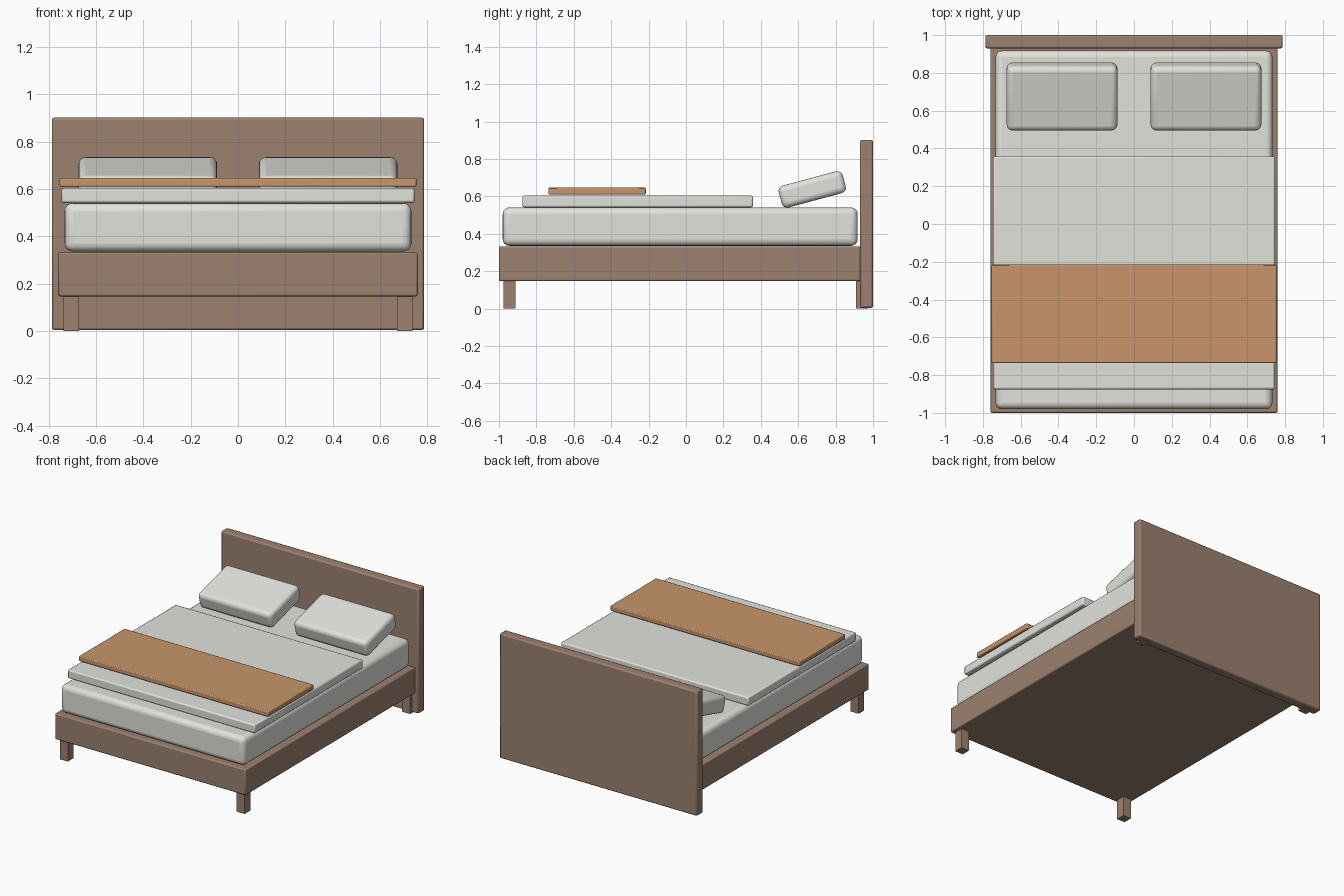
import bpy, math
from mathutils import Matrix

if "Cube" in bpy.data.objects:
    bpy.data.objects.remove(bpy.data.objects["Cube"])


def material(name, rgb):
    m = bpy.data.materials.new(name)
    m.diffuse_color = (*rgb, 1)
    m.use_nodes = True
    m.node_tree.nodes["Principled BSDF"].inputs["Base Color"].default_value = m.diffuse_color
    return m


wood = material("brown_wood", (0.33, 0.22, 0.16))
tan = material("tan_fabric", (0.58, 0.30, 0.15))
linen = material("off_white_linen", (0.76, 0.76, 0.72))


def box(name, x, y, z, mat, bevel=0.0, segments=2, tilt=0.0):
    """Rounded box from (min, max) ranges, optionally tilted about x."""
    ranges = (x, y, z)
    centre = [(a + b) / 2 for a, b in ranges]
    bpy.ops.mesh.primitive_cube_add(size=1, location=centre)
    ob = bpy.context.object
    ob.name = name
    ob.data.transform(Matrix.Diagonal([b - a for a, b in ranges] + [1]))
    ob.rotation_euler.x = tilt
    ob.data.materials.append(mat)
    if bevel:
        mod = ob.modifiers.new("rounded_edges", "BEVEL")
        mod.width = bevel
        mod.segments = segments
        bpy.ops.object.shade_smooth_by_angle(angle=math.radians(35))
    return ob


# Wooden bed base and headboard
box("bed_frame", (-0.76, 0.76), (-1.0, 0.935), (0.147, 0.333), wood, 0.008)
box("headboard", (-0.787, 0.787), (0.93, 1.0), (0.004, 0.902), wood, 0.01)

# Four square legs
for side, sx in (("left", -1), ("right", 1)):
    xs = sorted((sx * 0.673, sx * 0.737))
    box(f"front_leg_{side}", xs, (-0.976, -0.912), (0, 0.155), wood)
    box(f"back_leg_{side}", xs, (0.908, 0.972), (0, 0.155), wood)

# Bedding layers
box("mattress", (-0.733, 0.733), (-0.98, 0.918), (0.336, 0.541), linen, 0.035, 4)
box("blanket", (-0.746, 0.746), (-0.875, 0.358), (0.542, 0.604), linen, 0.009)
box("foot_throw", (-0.754, 0.754), (-0.736, -0.215), (0.61, 0.647), tan, 0.006)

# Two pillows leaning towards the headboard
for side, sx in (("left", -1), ("right", 1)):
    xs = sorted((sx * 0.088, sx * 0.674))
    box(f"pillow_{side}", xs, (0.498, 0.852), (0.577, 0.698), linen,
        0.03, 4, math.radians(15))
